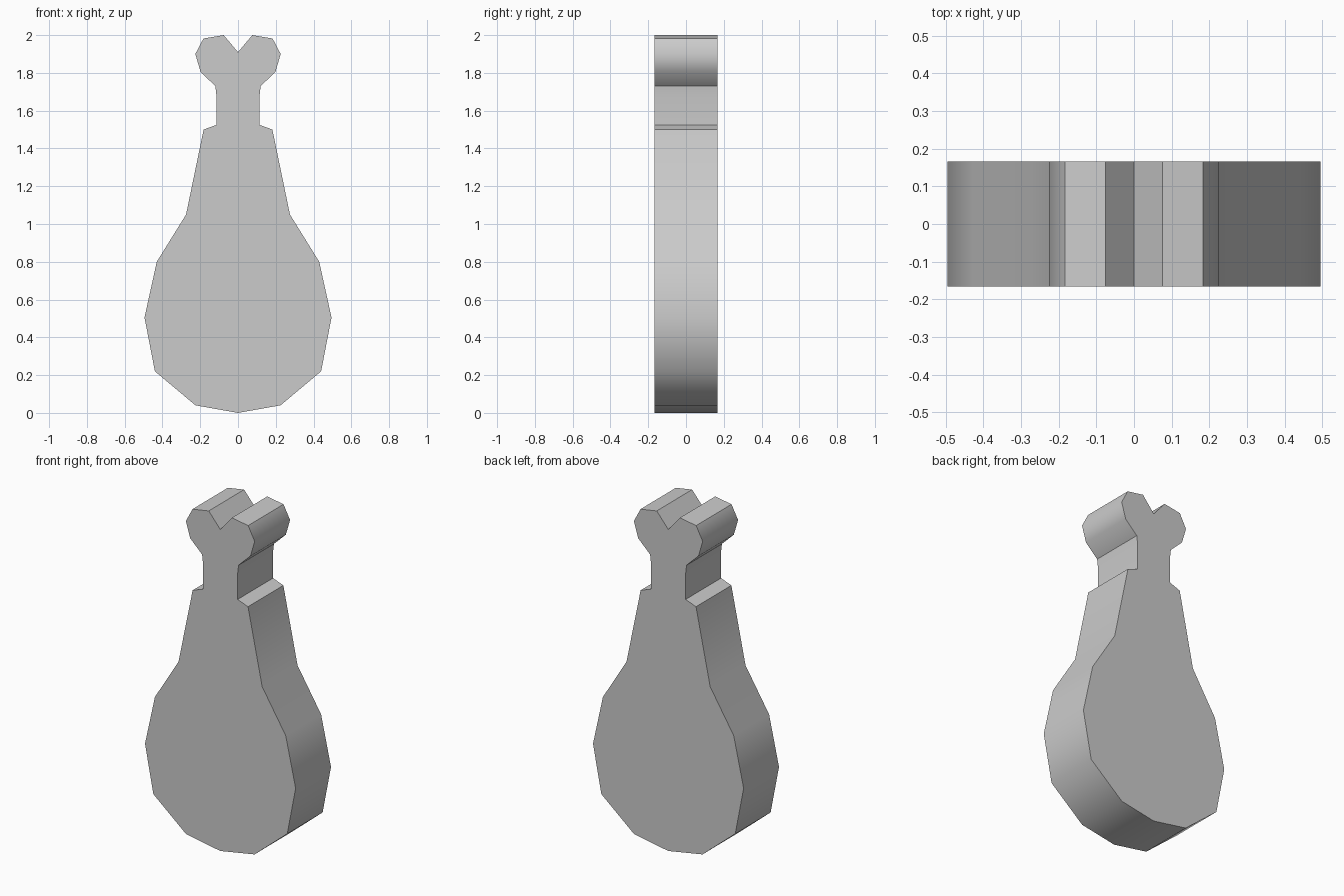
import bpy, bmesh, math

if "Cube" in bpy.data.objects:
    bpy.data.objects.remove(bpy.data.objects["Cube"])

HALF_DEPTH = 0.166

# Right half of the drumstick outline, bottom to top (x, z)
half = [(0, 0), (0.225, 0.04), (0.44, 0.22), (0.495, 0.505), (0.43, 0.80),
        (0.275, 1.05), (0.182, 1.50), (0.114, 1.525), (0.114, 1.68),
        (0.12, 1.73), (0.198, 1.805), (0.226, 1.90), (0.183, 1.982),
        (0.076, 2.0), (0, 1.91)]
outline = half + [(-x, z) for x, z in half[-2:0:-1]]

# Flat front face, extruded to the back
bm = bmesh.new()
face = bm.faces.new([bm.verts.new((x, -HALF_DEPTH, z)) for x, z in outline])
ext = bmesh.ops.extrude_face_region(bm, geom=[face], use_keep_orig=True)
bmesh.ops.translate(bm, vec=(0, 2 * HALF_DEPTH, 0),
                    verts=[g for g in ext["geom"] if isinstance(g, bmesh.types.BMVert)])
bmesh.ops.recalc_face_normals(bm, faces=bm.faces)

# Smooth rounded rim, crisp at the caps, shoulder and base of the knob
for f in bm.faces:
    f.smooth = True
for e in bm.edges:
    at_knob_base = all(abs(v.co.z - 1.73) < 0.01 for v in e.verts)
    e.smooth = e.calc_face_angle(0) < math.radians(52) and not at_knob_base

mesh = bpy.data.meshes.new("drumstick")
bm.to_mesh(mesh)
bm.free()
bpy.context.collection.objects.link(bpy.data.objects.new("drumstick", mesh))
